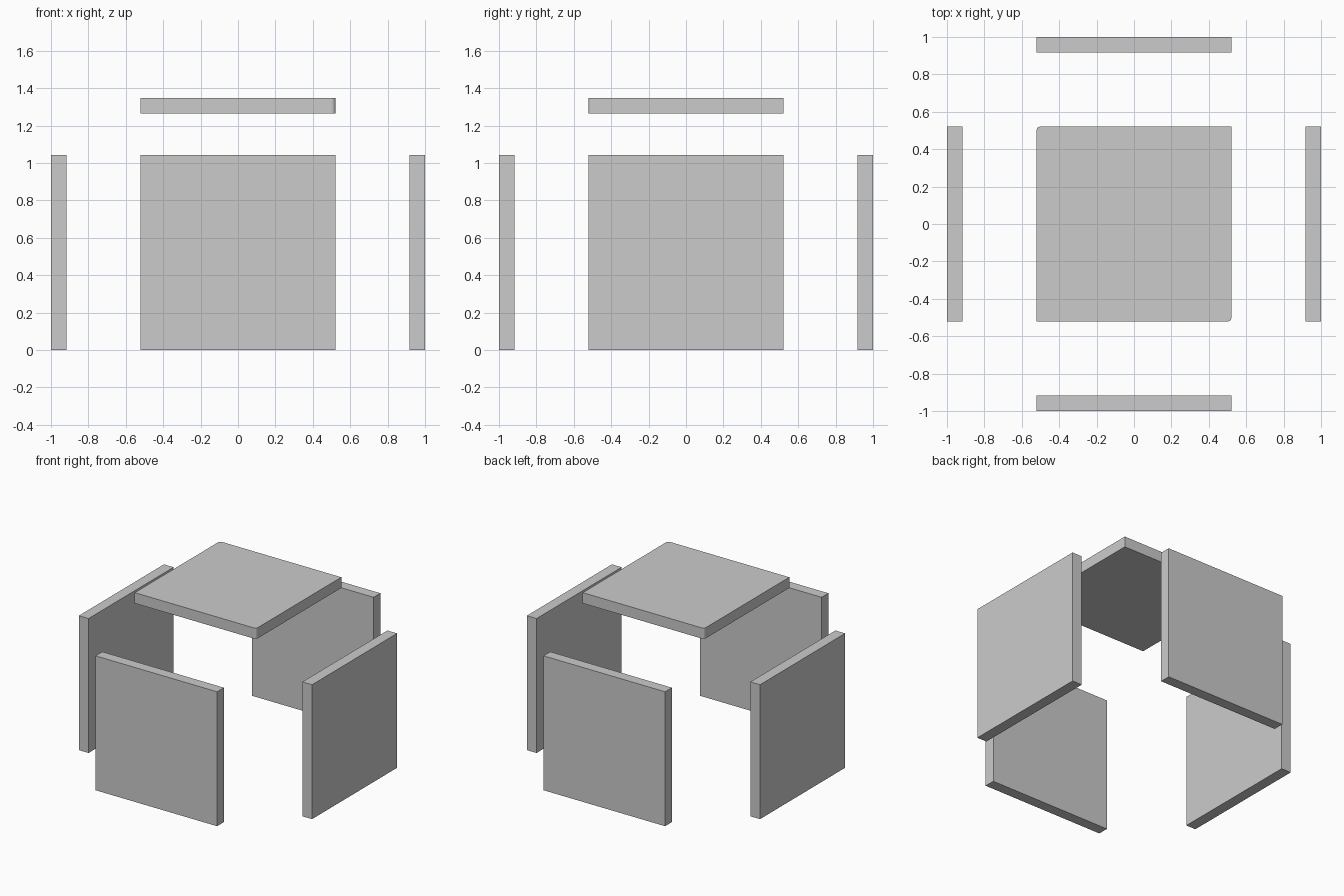
import bpy, bmesh

if "Cube" in bpy.data.objects:
    bpy.data.objects.remove(bpy.data.objects["Cube"])

W = 1.042   # panel side
T = 0.083   # panel thickness


def panel(name, size, centre, rounded=False):
    bm = bmesh.new()
    bmesh.ops.create_cube(bm, size=1)
    bmesh.ops.scale(bm, vec=size, verts=bm.verts)
    if rounded:
        # Round the two diagonally opposite upright edges
        edges = []
        for e in bm.edges:
            a, b = (v.co for v in e.verts)
            if abs(a.z - b.z) > 1e-4 and a.x * a.y < 0:
                edges.append(e)
        bmesh.ops.bevel(bm, geom=edges, offset=0.02, segments=3,
                        profile=0.5, affect='EDGES')
    mesh = bpy.data.meshes.new(name)
    bm.to_mesh(mesh)
    bm.free()
    obj = bpy.data.objects.new(name, mesh)
    obj.location = centre
    bpy.context.collection.objects.link(obj)


# Four upright side panels
d = 1 - T / 2
for side, s in (("left", -1), ("right", 1)):
    panel(side + "_panel", (T, W, W), (s * d, 0, W / 2))
for side, s in (("front", -1), ("back", 1)):
    panel(side + "_panel", (W, T, W), (0, s * d, W / 2))

# Floating top panel
panel("top_panel", (W, W, T), (0, 0, 1.349 - T / 2), rounded=True)
